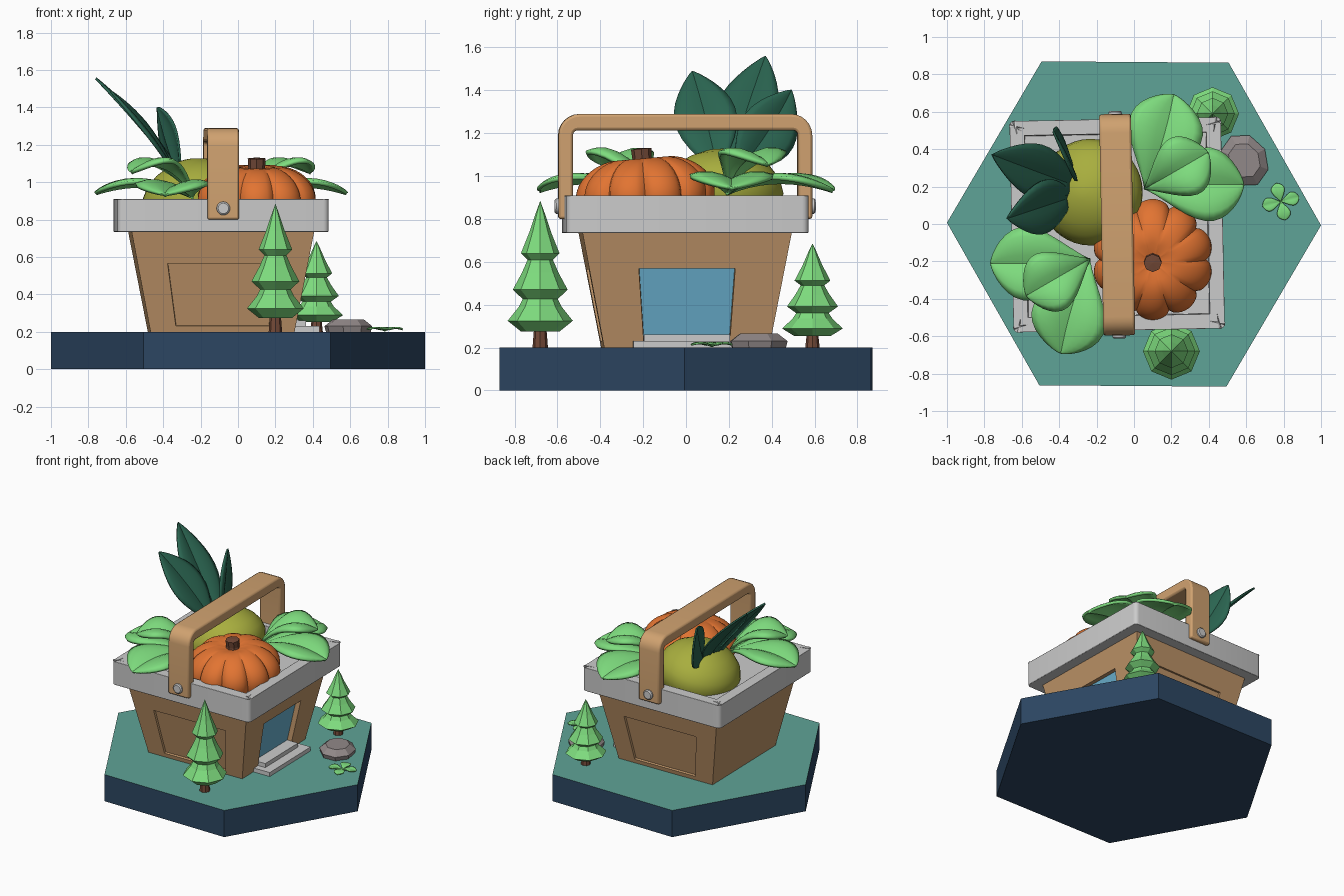
import bpy, bmesh, math
from mathutils import Matrix, Vector

if "Cube" in bpy.data.objects:
    bpy.data.objects.remove(bpy.data.objects["Cube"])

pi = math.pi
# frame shared by the basket parts (slightly turned and off centre)
FRAME = Matrix.Translation((-0.09, -0.004, 0)) @ Matrix.Rotation(math.radians(1.1), 4, 'Z')


def mat(name, r, g, b):
    m = bpy.data.materials.new(name)
    m.diffuse_color = [((c / 255 + 0.055) / 1.055) ** 2.4 for c in (r, g, b)] + [1]
    m.use_nodes = True
    m.node_tree.nodes["Principled BSDF"].inputs["Base Color"].default_value = m.diffuse_color
    return m


NAVY, TEAL = mat("navy", 44, 70, 98), mat("teal", 95, 163, 151)
WOOD, TAN = mat("wood", 190, 148, 104), mat("tan", 208, 162, 112)
ORANGE, OLIVE = mat("orange", 226, 116, 50), mat("olive", 168, 174, 62)
DARK, LIGHT = mat("dark_green", 42, 100, 80), mat("light_green", 126, 220, 126)
BLUE, BROWN = mat("blue", 106, 176, 206), mat("brown", 115, 73, 55)
STONE = mat("stone", 145, 136, 136)


def finish(bm, name, mats=(), matrix=None, smooth=None):
    bmesh.ops.recalc_face_normals(bm, faces=bm.faces)
    me = bpy.data.meshes.new(name)
    bm.to_mesh(me)
    bm.free()
    ob = bpy.data.objects.new(name, me)
    bpy.context.collection.objects.link(ob)
    for m in mats:
        me.materials.append(m)
    if matrix is not None:
        ob.matrix_world = matrix
    if smooth:
        bpy.ops.object.select_all(action='DESELECT')
        ob.select_set(True)
        bpy.context.view_layer.objects.active = ob
        bpy.ops.object.shade_smooth_by_angle(angle=math.radians(smooth))
    return ob


def bevel(ob, width, segments=2):
    b = ob.modifiers.new("bevel", 'BEVEL')
    b.width, b.segments, b.limit_method = width, segments, 'ANGLE'


def lathe(name, profile, n, mats, matrix=None, smooth=None, warp=None):
    bm = bmesh.new()
    rings = []
    for r, z in profile:
        ring = []
        for i in range(n):
            a = 2 * pi * i / n
            q = r * (warp(a) if warp else 1)
            ring.append(bm.verts.new((q * math.cos(a), q * math.sin(a), z)))
        rings.append(ring)
    for a, b in zip(rings, rings[1:]):
        for i in range(n):
            j = (i + 1) % n
            bm.faces.new((a[i], a[j], b[j], b[i]))
    bmesh.ops.remove_doubles(bm, verts=bm.verts, dist=1e-5)
    return finish(bm, name, mats, matrix, smooth)


def box(bm, x0, x1, y, z0, z1):
    m = Matrix.Translation(((x0 + x1) / 2, 0, (z0 + z1) / 2)) @ Matrix.Diagonal((x1 - x0, 2 * y, z1 - z0, 1))
    return bmesh.ops.create_cube(bm, size=1, matrix=m)["verts"]


def leaf(name, base, mid, tip, width, side, material, shape, puff, thick, turn=None):
    """Curved leaf swept along a quadratic path, with a grooved midrib."""
    b, m, t = Vector(base), Vector(mid), Vector(tip)
    side = Vector(side)
    side = (side - (t - b) * side.dot(t - b) / (t - b).length_squared).normalized()
    up = side.cross(t - b).normalized()
    up *= 1 if up.z >= 0 else -1
    bm, rows = bmesh.new(), []
    for i in range(15):
        s = math.sin(pi / 2 * i / 14)
        p = b * (1 - s) ** 2 + m * 2 * s * (1 - s) + t * s * s
        w = max(shape(s), 0.004)
        rows.append([bm.verts.new(p + side * (u / 4 * w * width) + up * (puff * w * math.sin(pi * 0.8 * abs(u) / 4)))
                     for u in range(-4, 5)])
    for p, q in zip(rows, rows[1:]):
        for k in range(8):
            bm.faces.new((p[k], p[k + 1], q[k + 1], q[k]))
    ob = finish(bm, name, [material], turn, 35)
    sol = ob.modifiers.new("thickness", 'SOLIDIFY')
    sol.thickness, sol.offset = thick, 0


# hexagonal ground
ground = lathe("ground", [(0, 0), (1, 0), (1, 0.2), (0, 0.2)], 6, [NAVY, TEAL], Matrix.Rotation(-0.007, 4, 'Z'))
for f in ground.data.polygons:
    f.material_index = int(f.normal.z > 0.9)

# tapered basket body with recessed panels and doorway
bm = bmesh.new()
half = lambda z: 0.385 + (z - 0.2) / 0.53 * 0.102
for v in box(bm, -1, 1, 1, 0.2, 0.74):
    v.co.x *= half(v.co.z)
    v.co.y *= half(v.co.z)
bm.normal_update()
for axis, sign, w0, w1, z0, z1, depth in ((1, -1, .25, .295, .23, .565, .015), (1, 1, .25, .295, .23, .565, .015),
                                          (0, 1, .20, .225, .215, .57, .035)):
    face = max(bm.faces, key=lambda f: f.normal[axis] * sign)
    bmesh.ops.inset_individual(bm, faces=[face], thickness=0.08)
    c = face.calc_center_median()
    for v in face.verts:
        low = v.co.z < c.z
        z, w = (z0, w0) if low else (z1, w1)
        v.co[1 - axis] = math.copysign(w, v.co[1 - axis])
        v.co[axis], v.co.z = sign * half(z), z
    bm.normal_update()
    bmesh.ops.inset_individual(bm, faces=[face], thickness=0.003, depth=-depth)
    face.material_index = int(axis == 0)
    bm.normal_update()
finish(bm, "basket_body", [WOOD, BLUE], FRAME)

# rim tray
bm = bmesh.new()
box(bm, -0.565, 0.565, 0.565, 0.735, 0.91)
bmesh.ops.bevel(bm, geom=[e for e in bm.edges if abs(e.verts[0].co.z - e.verts[1].co.z) > 0.1],
                offset=0.03, segments=4, profile=0.5, affect='EDGES')
bm.normal_update()
top = max(bm.faces, key=lambda f: f.normal.z)
bmesh.ops.inset_individual(bm, faces=[top], thickness=0.08)
bmesh.ops.inset_individual(bm, faces=[top], thickness=0.002, depth=-0.06)
bevel(finish(bm, "basket_rim", [], FRAME, 35), 0.008)

# door steps
for name, x, y, z in (("lower_step", 0.52, 0.25, 0.2), ("upper_step", 0.45, 0.20, 0.23)):
    bm = bmesh.new()
    box(bm, 0.34, x, y, z, z + 0.03)
    finish(bm, name, [], FRAME)

# carrying handle: a U profile extruded along x
def arch(y, z, r):
    arc = [(y - r + r * math.cos(a), z - r + r * math.sin(a)) for a in (pi / 2 * k / 6 for k in range(7))]
    return [(y, 0.8)] + arc + [(-p, q) for p, q in reversed(arc)] + [(-y, 0.8)]


bm = bmesh.new()
outer, inner = [[bm.verts.new((-0.085, y, z)) for y, z in arch(*a)] for a in ((0.592, 1.29, 0.1), (0.524, 1.213, 0.02))]
faces = [bm.faces.new((outer[i], outer[i + 1], inner[i + 1], inner[i])) for i in range(len(outer) - 1)]
ext = bmesh.ops.extrude_face_region(bm, geom=faces)["geom"]
bmesh.ops.translate(bm, vec=(0.17, 0, 0), verts=[v for v in ext if isinstance(v, bmesh.types.BMVert)])
bevel(finish(bm, "handle", [TAN], FRAME, 35), 0.012)
for s in (-1, 1):
    lathe("handle_rivet", [(0, -.015), (.036, -.015), (.036, .01), (.028, .017), (0, .017)], 20, [],
          FRAME @ Matrix.Translation((0, s * 0.592, 0.86)) @ Matrix.Rotation(-s * pi / 2, 4, 'X'), 35)

# ribbed pumpkin and stem
prof = []
for k in range(25):
    a = -pi / 2 + pi * k / 24
    r = math.cos(a) ** 0.85 if 0 < k < 24 else 0
    prof.append((0.325 * r, 0.19 * math.sin(a) - math.copysign(0.04, a) * math.exp(-(r / 0.28) ** 2)))
tilt = Matrix.Translation((0.10, -0.19, 0.91)) @ Matrix.Rotation(math.radians(5), 4, 'X')
lathe("pumpkin", prof, 100, [ORANGE], tilt, 40, lambda a: 0.88 + 0.12 * abs(math.sin(5 * a)) ** 0.6)
lathe("pumpkin_stem", [(0, .12), (.06, .12), (.045, .17), (.048, .218), (0, .222)], 8, [BROWN], tilt)

# bulbous root vegetable with upright leaves
lathe("root_vegetable", [(0, -.19), (.12, -.175), (.21, -.12), (.27, -.04), (.285, .03), (.27, .09), (.23, .145),
                         (.17, .19), (.10, .22), (.04, .235), (0, .238)], 40, [OLIVE],
      Matrix.Translation((-0.225, 0.17, 0.89)) @ Matrix.Rotation(math.radians(-14), 4, 'Y'), 50)
pointed = lambda t: (0.3 + 0.7 * math.sin(pi * min(t, 0.5))) if t < 0.5 else math.cos((t - 0.5) * pi) ** 0.85 if t < 1 else 0
for base, mid, tip, w in (((-.33, .21, 1.06), (-.50, .27, 1.28), (-.76, .37, 1.555), .145),
                          ((-.35, .14, 1.06), (-.47, .10, 1.26), (-.68, .03, 1.485), .145),
                          ((-.32, .26, 1.05), (-.38, .38, 1.18), (-.43, .49, 1.40), .14)):
    leaf("upright_leaf", base, mid, tip, w, (0.25, 1, -0.15) if w > .142 else (-.3, 1, -.7), DARK, pointed, 0.02, 0.012)

# two bunches of broad salad leaves, one turned half way round
paddle = lambda t: max(math.sin(pi * min(t, 1) ** 1.7), 0) ** 0.65
for turn in (0, pi):
    T = Matrix.Translation((-0.09, 0, 0)) @ Matrix.Rotation(turn, 4, 'Z') @ Matrix.Translation((0.09, 0, 0))
    leaf("salad_leaf", (-.24, -.19, .92), (-.48, -.22, 1.03), (-.76, -.21, .94), .195, (0, 1, 0), LIGHT, paddle, .035, .02, T)
    leaf("salad_leaf", (-.24, -.19, .92), (-.34, -.42, 1.02), (-.39, -.685, .93), .2, (1, -.3, 0), LIGHT, paddle, .035, .02, T)
    leaf("salad_leaf", (-.24, -.19, .94), (-.40, -.28, 1.17), (-.57, -.38, 1.05), .165, (.5, -.85, 0), LIGHT, paddle, .035, .02, T)

# pine trees
for x, y, sx, sz in ((0.20, -0.68, 1, 1), (0.42, 0.59, 0.93, 0.71)):
    M = Matrix.Translation((x, y, 0.2)) @ Matrix.Diagonal((sx, sx, sz, 1))
    lathe("tree_trunk", [(0, 0), (.036, 0), (.025, .14), (0, .14)], 8, [BROWN], M)
    lathe("tree_foliage", [(0, .09), (.09, .075), (.152, .125), (.10, .19), (.065, .26), (.08, .225), (.128, .27),
                           (.085, .35), (.05, .43), (.055, .405), (.09, .44), (.05, .54), (.02, .63), (0, .685)],
          8, [LIGHT], M)

# chamfered rock
lathe("rock", [(0, 0), (.94, 0), (1, .03), (.66, .065), (0, .065)], 8, [STONE],
      Matrix.Translation((0.59, 0.34, 0.2)) @ Matrix.Rotation(0.1, 4, 'Z') @ Matrix.Diagonal((.12, .152, 1, 1))
      @ Matrix.Rotation(pi / 8, 4, 'Z'))

# small ground plant
for k in range(4):
    leaf("ground_plant_leaf", (0, 0, .206), (.05, 0, .228), (.098, 0, .212), .036, (0, 1, 0), LIGHT, paddle, .004, .008,
         Matrix.Translation((0.785, 0.12, 0)) @ Matrix.Rotation(0.25 + k * pi / 2, 4, 'Z'))
